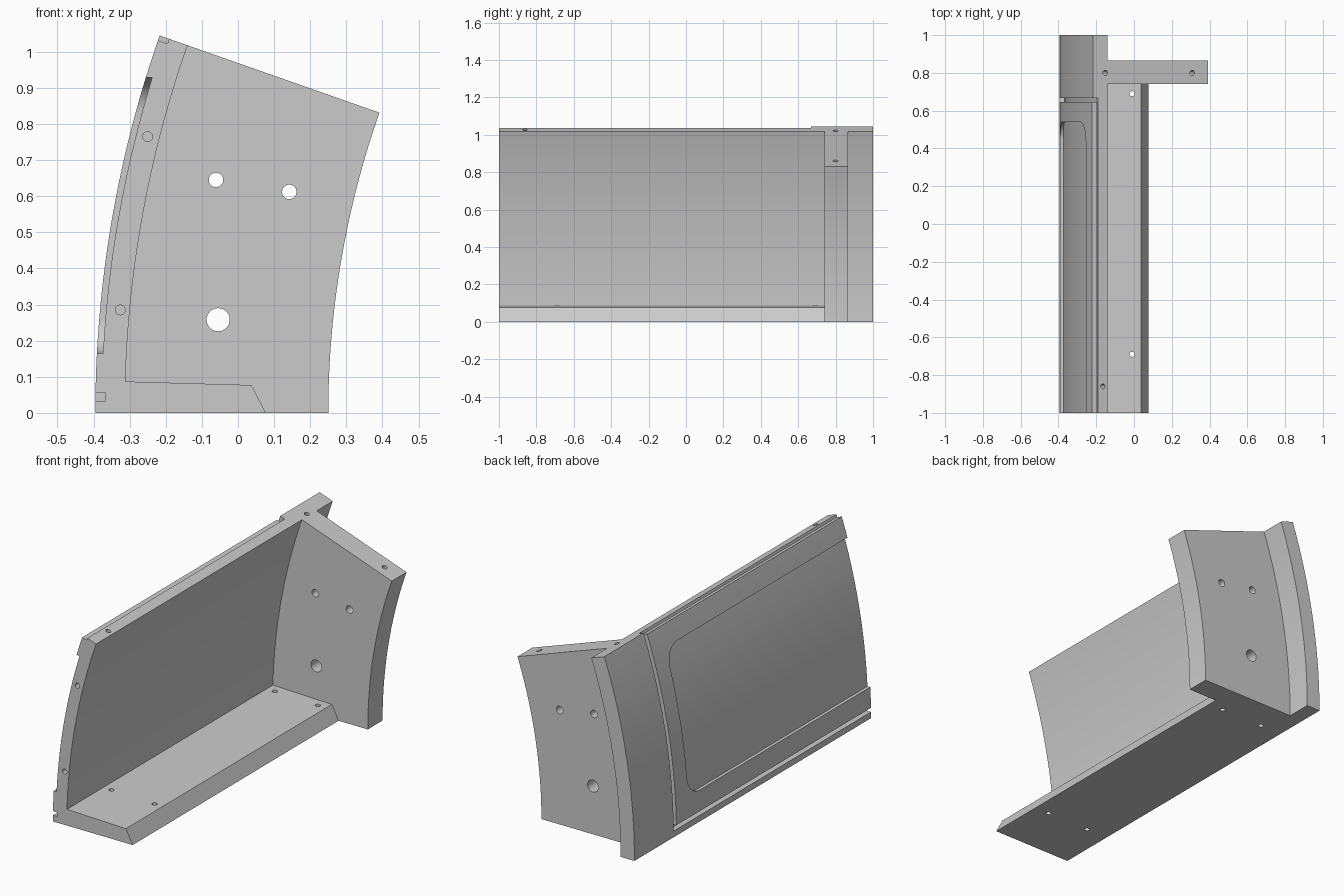
import bpy, bmesh, math
from mathutils import Vector

cube = bpy.data.objects.get("Cube")
if cube:
    bpy.data.objects.remove(cube, do_unlink=True)

grey = bpy.data.materials.new("plain grey")
grey.use_nodes = True
grey.diffuse_color = (0.6, 0.6, 0.6, 1)
grey.node_tree.nodes["Principled BSDF"].inputs["Base Color"].default_value = (0.6, 0.6, 0.6, 1)

# All curved faces share one axis, parallel to y
AXIS_X = 2.76
TOP = math.radians(19.34)
OUTER, INNER, WEB_EDGE = 3.155, 3.073, 2.51
GROOVE_FLOOR, POCKET_FLOOR, CLEAR = 3.127, 3.138, 3.2


def arc(radius, start, end, steps=48):
    angles = [start + (end - start) * i / steps for i in range(steps + 1)]
    return [(AXIS_X - radius * math.cos(a), radius * math.sin(a)) for a in angles]


def band(outer, inner, start=0.0, end=TOP):
    return arc(outer, start, end) + arc(inner, end, start)


def prism(name, points, place, shift):
    """Extrude a flat outline; place maps outline points into space."""
    bm = bmesh.new()
    face = bm.faces.new([bm.verts.new(place(u, v)) for u, v in points])
    moved = bmesh.ops.extrude_face_region(bm, geom=[face])["geom"]
    bmesh.ops.translate(bm, vec=shift, verts=[g for g in moved if isinstance(g, bmesh.types.BMVert)])
    bmesh.ops.recalc_face_normals(bm, faces=bm.faces)
    mesh = bpy.data.meshes.new(name)
    bm.to_mesh(mesh)
    bm.free()
    obj = bpy.data.objects.new(name, mesh)
    bpy.context.collection.objects.link(obj)
    obj.data.materials.append(grey)
    return obj


def along_y(name, points, y0, y1):
    return prism(name, points, lambda x, z: (x, y0, z), (0, y1 - y0, 0))


def drill(centre, direction, radius, depth):
    """Cylinder cutter reaching depth both ways from centre."""
    d = Vector(direction).normalized()
    bpy.ops.mesh.primitive_cylinder_add(vertices=32, radius=radius, depth=2 * depth, location=centre,
                                        rotation=d.to_track_quat('Z', 'Y').to_euler())
    obj = bpy.context.object
    obj.name = "hole_cutter"
    obj.data.materials.append(grey)
    return obj


def boolean(obj, cutter, operation='DIFFERENCE'):
    cutter.hide_render = True
    bpy.context.view_layer.objects.active = obj
    mod = obj.modifiers.new("cut", 'BOOLEAN')
    mod.operation = operation
    mod.solver = 'EXACT'
    mod.object = cutter
    bpy.ops.object.modifier_apply(modifier=mod.name)


# Main parts
shell = along_y("curved_shell", band(OUTER, INNER), -1, 1)
web = along_y("end_web", band(INNER, WEB_EDGE), 0.74, 0.865)
flange = along_y("bottom_flange", [(-0.313, 0), (0.077, 0), (0.037, 0.077), (-0.312, 0.087)], -1, 0.74)

# Seal groove round the outer face: bottom, side and top edge
bottom_groove = along_y("bottom_groove_cutter",
                        [(-0.45, 0.033), (-0.367, 0.033), (-0.367, 0.055), (-0.45, 0.055)], -1.1, 0.668)
side_groove = along_y("side_groove_cutter", band(CLEAR, GROOVE_FLOOR, 0.0105, TOP + 0.02), 0.645, 0.668)
top_notch = along_y("top_notch_cutter", band(CLEAR, GROOVE_FLOOR, TOP - 0.0045, TOP + 0.02), -1.1, 0.668)

# Shallow pocket with two rounded corners, open at the front end
pocket = along_y("pocket_cutter", band(CLEAR, POCKET_FLOOR, -0.02, TOP + 0.02), -1.1, 0.6)
Y_END, Z_LOW, Z_HIGH, CORNER = 0.54, 0.165, 0.928, 0.1
outline = [(-1.2, Z_HIGH), (-1.2, Z_LOW)]
for z, start in ((Z_LOW + CORNER, -90), (Z_HIGH - CORNER, 0)):
    for i in range(13):
        a = math.radians(start + 7.5 * i)
        outline.append((Y_END - CORNER + CORNER * math.cos(a), z + CORNER * math.sin(a)))
window = prism("pocket_outline_cutter", outline, lambda y, z: (-1, y, z), (1.5, 0, 0))
boolean(pocket, window, 'INTERSECT')

# Holes
radial_up = (math.sin(TOP), 0, math.cos(TOP))


def top_hole(x, y):
    return drill((x, y, (AXIS_X - x) * math.tan(TOP)), radial_up, 0.013, 0.08)


rim_hole = top_hole(-0.165, -0.86)
corner_hole = top_hole(-0.152, 0.8)
web_holes = [top_hole(0.308, 0.8), corner_hole]
web_holes += [drill((x, 0.8, z), (0, 1, 0), r, 0.2)
              for x, z, r in ((-0.061, 0.645, 0.02), (0.142, 0.612, 0.02), (-0.055, 0.258, 0.032))]
end_holes = [drill((x, -1, z), (0, 1, 0), 0.0135, 0.1) for x, z in ((-0.25, 0.765), (-0.326, 0.285))]
flange_holes = [drill((x, y, 0.05), (0, 0, 1), 0.0135, 0.2) for x in (-0.265, -0.01) for y in (-0.69, 0.69)]

jobs = {
    shell: [bottom_groove, side_groove, top_notch, pocket, rim_hole, corner_hole] + end_holes,
    web: web_holes,
    flange: flange_holes,
}
used = {window}
for part, cutters in jobs.items():
    for cutter in cutters:
        boolean(part, cutter)
        used.add(cutter)
for cutter in used:
    bpy.data.objects.remove(cutter, do_unlink=True)

# Smooth curves, sharp edges
for part in jobs:
    bpy.ops.object.select_all(action='DESELECT')
    part.select_set(True)
    bpy.context.view_layer.objects.active = part
    bpy.ops.object.shade_smooth_by_angle(angle=math.radians(25))
